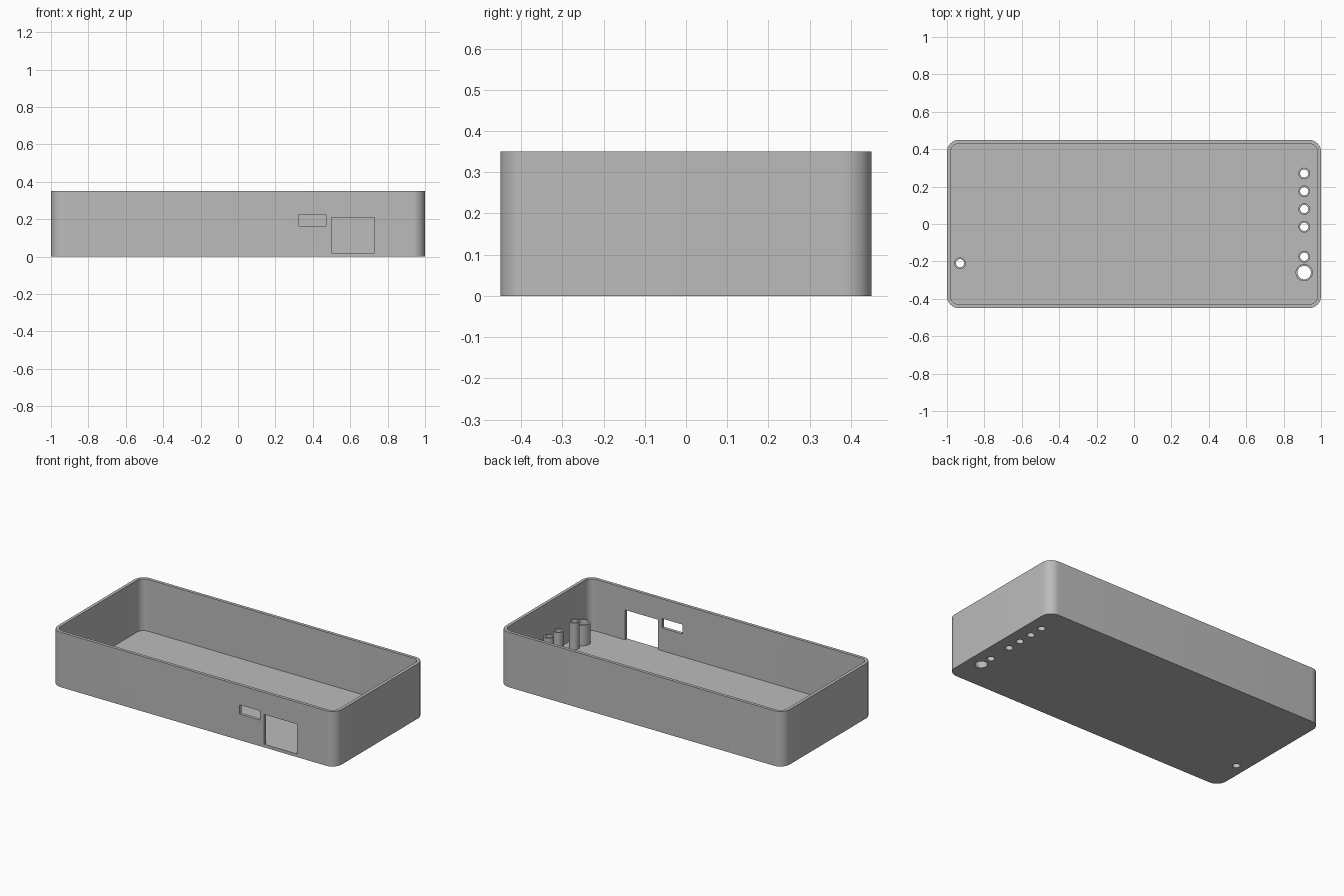
import bpy, bmesh, math

if "Cube" in bpy.data.objects:
    bpy.data.objects.remove(bpy.data.objects["Cube"])

# One plain grey plastic
grey = bpy.data.materials.new("grey_plastic")
grey.diffuse_color = (0.5, 0.5, 0.5, 1)
grey.use_nodes = True
grey.node_tree.nodes["Principled BSDF"].inputs["Base Color"].default_value = grey.diffuse_color

WALL, FLOOR, HEIGHT = 0.02, 0.02, 0.35
HX, HY, CORNER = 1.0, 0.45, 0.065


def rounded_rect(hx, hy, r, steps=12):
    pts = []
    for k, (sx, sy) in enumerate([(1, 1), (-1, 1), (-1, -1), (1, -1)]):
        for i in range(steps + 1):
            a = math.pi / 2 * (k + i / steps)
            pts.append((sx * (hx - r) + r * math.cos(a), sy * (hy - r) + r * math.sin(a)))
    return pts


def circle(x, y, r, n=32):
    return [(x + r * math.cos(2 * math.pi * i / n), y + r * math.sin(2 * math.pi * i / n)) for i in range(n)]


def rect(x0, x1, y0, y1):
    return [(x0, y0), (x1, y0), (x1, y1), (x0, y1)]


def finish(name, bm):
    bmesh.ops.recalc_face_normals(bm, faces=bm.faces)
    mesh = bpy.data.meshes.new(name)
    bm.to_mesh(mesh)
    bm.free()
    mesh.materials.append(grey)
    ob = bpy.data.objects.new(name, mesh)
    bpy.context.collection.objects.link(ob)
    return ob


def prism(name, outline, z0, z1):
    bm = bmesh.new()
    face = bm.faces.new([bm.verts.new((x, y, z0)) for x, y in outline])
    new = bmesh.ops.extrude_face_region(bm, geom=[face])["geom"]
    bmesh.ops.translate(bm, vec=(0, 0, z1 - z0), verts=[v for v in new if isinstance(v, bmesh.types.BMVert)])
    return finish(name, bm)


def smooth(ob):
    bpy.ops.object.select_all(action='DESELECT')
    ob.select_set(True)
    bpy.context.view_layer.objects.active = ob
    bpy.ops.object.shade_smooth_by_angle(angle=math.radians(35))


def cut(target, outline, z0, z1):
    cutter = prism("cutter", outline, z0, z1)
    mod = target.modifiers.new("cut", 'BOOLEAN')
    mod.operation, mod.solver, mod.object = 'DIFFERENCE', 'EXACT', cutter
    bpy.context.view_layer.objects.active = target
    bpy.ops.object.modifier_apply(modifier=mod.name)
    bpy.data.objects.remove(cutter)


def tube(name, x, y, r_out, r_in, top):
    # Outer wall, top ring and bore; the bore carries on through the floor
    bm = bmesh.new()
    rings = [[bm.verts.new((px, py, z)) for px, py in circle(x, y, r)]
             for r, z in [(r_out, FLOOR), (r_out, top), (r_in, top), (r_in, FLOOR)]]
    n = len(rings[0])
    for a, b in zip(rings, rings[1:]):
        for i in range(n):
            j = (i + 1) % n
            bm.faces.new((a[i], a[j], b[j], b[i]))
    smooth(finish(name, bm))


# Open tray with rounded corners
case = prism("case", rounded_rect(HX, HY, CORNER), 0, HEIGHT)
cut(case, rounded_rect(HX - WALL, HY - WALL, CORNER - WALL), FLOOR, HEIGHT + 0.1)

# Front wall openings: small slot and large port
cut(case, rect(0.325, 0.47, -0.5, -0.40), 0.165, 0.225)
cut(case, rect(0.50, 0.73, -0.5, -0.40), FLOOR, 0.21)

# Hollow guide tubes: x, y, outer radius, bore radius, top
TUBES = [(0.91, y, 0.031, 0.022, 0.19) for y in (0.27, 0.175, 0.08, -0.015, -0.175)]
TUBES += [(0.91, -0.26, 0.046, 0.036, 0.15), (-0.93, -0.21, 0.031, 0.022, 0.19)]
for i, (x, y, ro, ri, top) in enumerate(TUBES):
    cut(case, circle(x, y, ri), -0.1, FLOOR + 0.1)
    tube(f"guide_tube_{i + 1}", x, y, ro, ri, top)

smooth(case)
